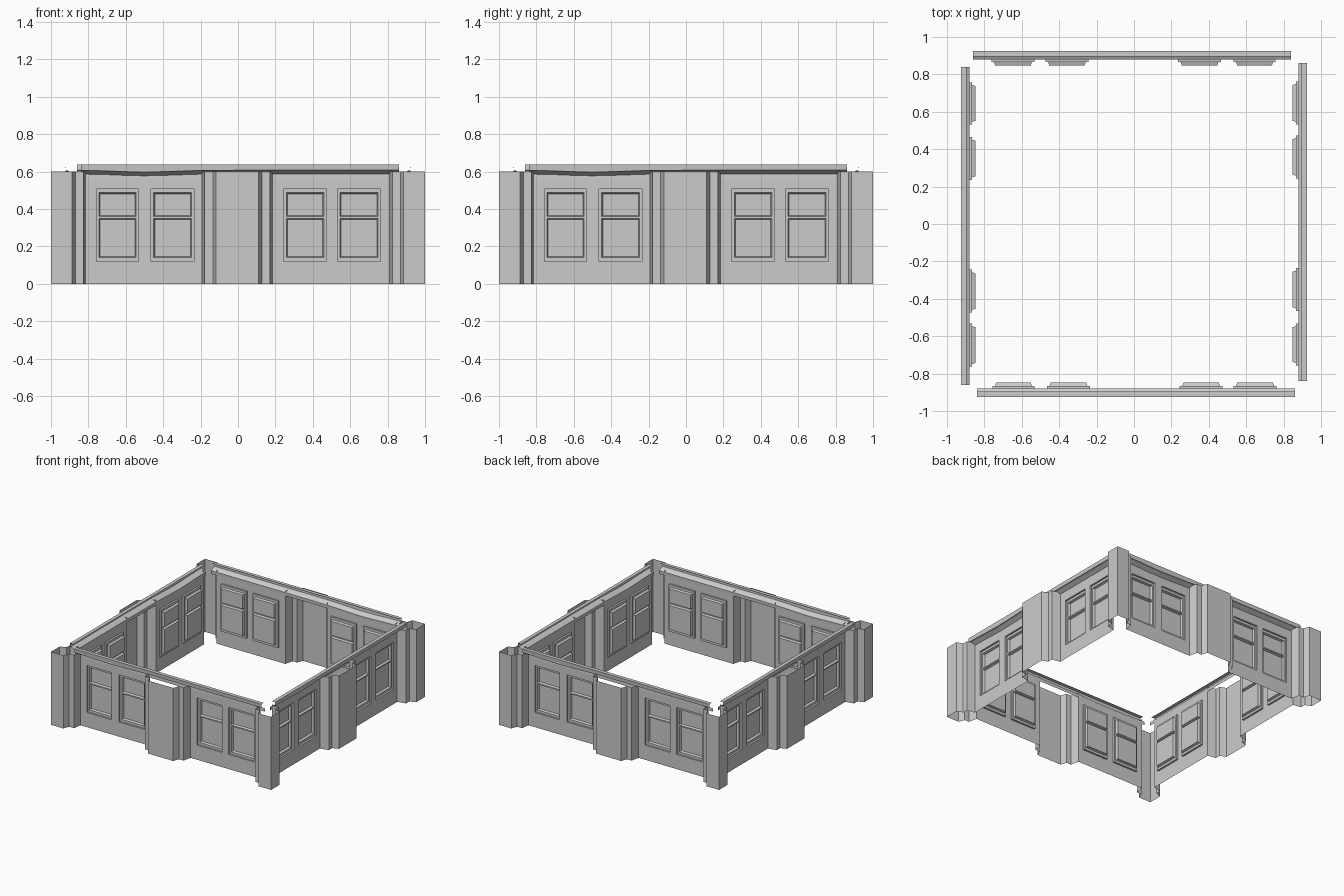
import bpy, bmesh, math
from mathutils import Matrix

if "Cube" in bpy.data.objects:
    bpy.data.objects.remove(bpy.data.objects["Cube"])

WALL, FRAME, PANE = -0.88, -0.865, -0.847   # y depth of each layer


def finish(bm, name, turn):
    bmesh.ops.remove_doubles(bm, verts=bm.verts, dist=0.0004)
    bm.transform(Matrix.Rotation(turn, 4, 'Z'))
    me = bpy.data.meshes.new(name)
    bm.to_mesh(me)
    bm.free()
    ob = bpy.data.objects.new(name, me)
    bpy.context.collection.objects.link(ob)


def quad(bm, *pts):
    bm.faces.new([bm.verts.new(p) for p in pts])


def strip(bm, sections):
    # skin neighbouring sections into quads
    rows = [[bm.verts.new(p) for p in s] for s in sections]
    for a, b in zip(rows, rows[1:]):
        for i in range(len(a) - 1):
            bm.faces.new((a[i], b[i], b[i + 1], a[i + 1]))


def sheet(bm, rect, y, holes):
    # flat sheet in the xz plane with rectangular openings
    xs = sorted({rect[0], rect[1], *[v for h in holes for v in h[:2]]})
    zs = sorted({rect[2], rect[3], *[v for h in holes for v in h[2:]]})
    for x0, x1 in zip(xs, xs[1:]):
        for z0, z1 in zip(zs, zs[1:]):
            cx, cz = (x0 + x1) / 2, (z0 + z1) / 2
            if not any(h[0] < cx < h[1] and h[2] < cz < h[3] for h in holes):
                quad(bm, (x0, y, z0), (x1, y, z0), (x1, y, z1), (x0, y, z1))


def shrink(r, d):
    return (r[0] + d, r[1] - d, r[2] + d, r[3] - d)


def loop(r, y):
    x0, x1, z0, z1 = r
    return [(x0, y, z0), (x1, y, z0), (x1, y, z1), (x0, y, z1), (x0, y, z0)]


def window(bm, opening):
    # recessed frame holding a short upper and a tall lower pane
    strip(bm, [loop(opening, WALL), loop(opening, FRAME)])
    x0, x1 = opening[0] + 0.014, opening[1] - 0.014
    panes = [(x0, x1, 0.36, 0.487), (x0, x1, 0.14, 0.35)]
    sheet(bm, opening, FRAME, panes)
    for p in panes:
        inner = shrink(p, 0.006)
        strip(bm, [loop(p, FRAME), loop(inner, PANE)])
        sheet(bm, inner, PANE, [])


def upright(bm, plan, height=0.6):
    strip(bm, [[(x, y, 0) for x, y in plan], [(x, y, height) for x, y in plan]])


for side, label in enumerate(("front", "right", "back", "left")):
    turn = side * math.pi / 2

    # wall bays with two windows each
    for bay, (x0, x1, spans) in enumerate((
            (-0.815, -0.193, ((-0.757, -0.532), (-0.465, -0.235))),
            (0.185, 0.81, ((0.244, 0.473), (0.532, 0.763))))):
        bm = bmesh.new()
        openings = [(a, b, 0.12, 0.507) for a, b in spans]
        sheet(bm, (x0, x1, 0, 0.56), WALL, openings)
        for o in openings:
            window(bm, o)
        finish(bm, f"{label}_wall_bay_{bay + 1}", turn)

    # stepped centre pilaster
    bm = bmesh.new()
    upright(bm, [(-0.193, WALL), (-0.178, -0.95), (-0.135, -0.95), (-0.117, -1),
                 (0.11, -1), (0.128, -0.95), (0.17, -0.95), (0.185, WALL)])
    finish(bm, f"{label}_centre_pilaster", turn)

    # stepped corner pilaster, wrapping round the left end of this side
    bm = bmesh.new()
    upright(bm, [(WALL, -0.81), (-0.95, -0.825), (-0.95, -0.868), (-1, -0.886),
                 (-1, -1), (-0.888, -1), (-0.87, -0.95), (-0.826, -0.95), (-0.815, WALL)])
    finish(bm, f"{label}_corner_pilaster", turn)

    # open-backed cornice whose soffit sags slightly towards the left
    profile = [(WALL, 0.56), (-0.879, 0.587), (-0.91, 0.605), (-0.922, 0.607),
               (-0.925, 0.638), (-0.895, 0.638)]
    bm = bmesh.new()
    sections = []
    for x in (-0.84, -0.7, -0.6, -0.5, -0.4, -0.2, 0.0, 0.86):
        sag = 0.01 * math.exp(-((x + 0.5) / 0.2) ** 2)
        sections.append([(x, y, z - (sag if 0 < i < 4 else 0))
                         for i, (y, z) in enumerate(profile)])
    strip(bm, sections)
    finish(bm, f"{label}_cornice", turn)
